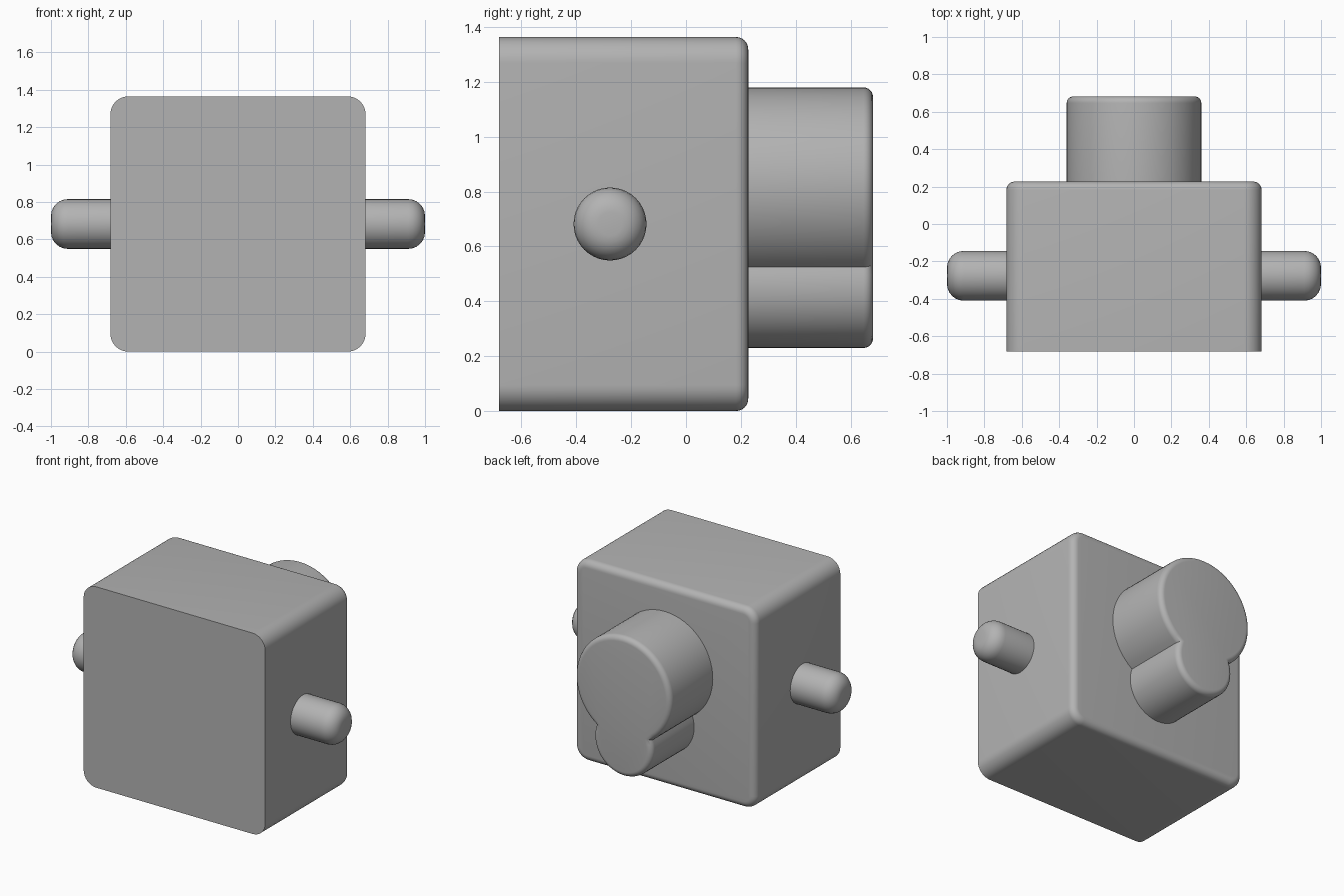
import bpy, bmesh
from math import sin, cos, pi, acos

cube = bpy.data.objects.get("Cube")
if cube:
    bpy.data.objects.remove(cube, do_unlink=True)

grey = bpy.data.materials.new("grey")
grey.use_nodes = True
colour = (0.45, 0.45, 0.45, 1)
grey.diffuse_color = colour
grey.node_tree.nodes["Principled BSDF"].inputs["Base Color"].default_value = colour


def arc(cx, cz, r, start, end, steps):
    """Points on an arc, both ends included."""
    angles = [start + (end - start) * i / steps for i in range(steps + 1)]
    return [(cx + r * cos(a), cz + r * sin(a)) for a in angles]


def prism(name, outline, near, far, rounding, place):
    """Extrude an outline from near to far and round the rim of the far end."""
    bm = bmesh.new()
    base = [bm.verts.new(place(u, near, v)) for u, v in outline]
    tip = [bm.verts.new(place(u, far, v)) for u, v in outline]
    bm.faces.new(base)
    cap = bm.faces.new(tip)
    for i in range(len(base)):
        j = (i + 1) % len(base)
        bm.faces.new((base[i], base[j], tip[j], tip[i]))
    bmesh.ops.recalc_face_normals(bm, faces=bm.faces)
    bmesh.ops.bevel(bm, geom=list(cap.edges), offset=rounding, offset_type='OFFSET',
                    segments=6, profile=0.5, affect='EDGES', clamp_overlap=False)
    mesh = bpy.data.meshes.new(name)
    bm.to_mesh(mesh)
    bm.free()
    mesh.materials.append(grey)
    obj = bpy.data.objects.new(name, mesh)
    bpy.context.collection.objects.link(obj)
    bpy.ops.object.select_all(action='DESELECT')
    obj.select_set(True)
    bpy.context.view_layer.objects.active = obj
    bpy.ops.object.shade_smooth_by_angle(angle=pi / 6)


def backward(u, w, v):
    return (u, w, v)


# Body: rounded square, sharp front rim, soft back rim
half, corner = 0.682, 0.095
inner = half - corner
body = []
for k, (sx, sz) in enumerate([(1, 1), (-1, 1), (-1, -1), (1, -1)]):
    body += arc(sx * inner, half + sz * inner, corner, k * pi / 2, (k + 1) * pi / 2, 8)
prism("body", body, -0.682, 0.227, 0.045, backward)

# Back knob: large disc merged with a small one below it
big_z, big_r, small_z, small_r = 0.82, 0.36, 0.45, 0.22
gap = big_z - small_z
a = acos((gap**2 + big_r**2 - small_r**2) / (2 * gap * big_r))
b = acos((gap**2 + small_r**2 - big_r**2) / (2 * gap * small_r))
knob = arc(0, big_z, big_r, -pi / 2 + a, 3 * pi / 2 - a, 48)
knob += arc(0, small_z, small_r, pi / 2 + b, 5 * pi / 2 - b, 32)[1:-1]
prism("back_knob", knob, 0.2, 0.682, 0.035, backward)

# Side pegs with domed tips
peg = arc(-0.277, half, 0.133, 0, 2 * pi, 40)[:-1]
for name, side in (("left_peg", 1), ("right_peg", -1)):
    prism(name, peg, 0.66, 1.0, 0.09, lambda u, w, v: (side * w, u, v))
